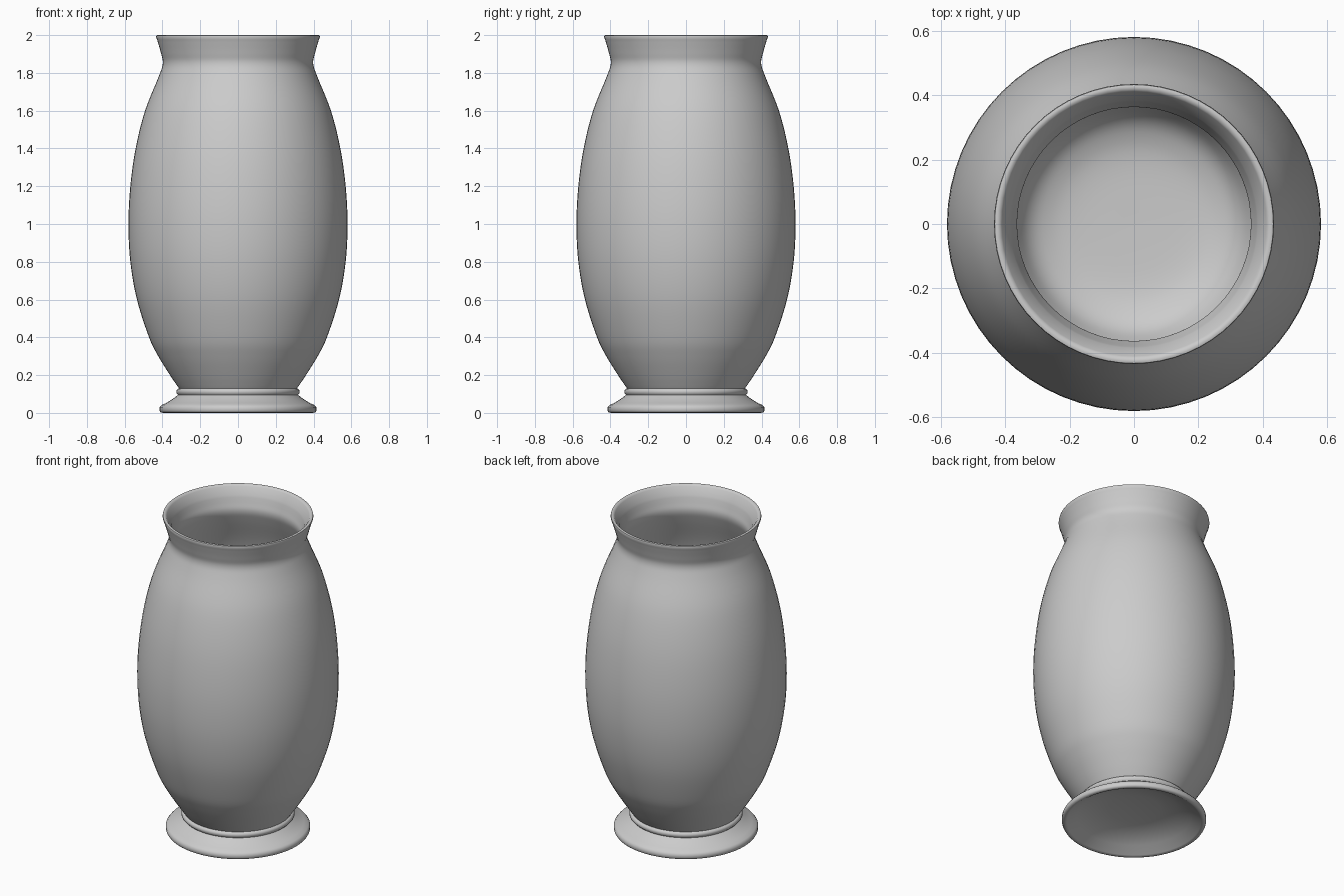
import bpy
import bmesh
import math
from mathutils import Vector

cube = bpy.data.objects.get("Cube")
if cube:
    bpy.data.objects.remove(cube, do_unlink=True)

SIDES = 64
WALL = 0.035

clay = bpy.data.materials.new("grey clay")
clay.use_nodes = True
grey = (0.6, 0.6, 0.6, 1)
clay.diffuse_color = grey
clay.node_tree.nodes["Principled BSDF"].inputs["Base Color"].default_value = grey


def smooth_path(points, steps=5):
    """Pass a rounded curve through the given radius/height points."""
    pts = [Vector(p) for p in points]
    pts = [pts[0] * 2 - pts[1]] + pts + [pts[-1] * 2 - pts[-2]]
    path = []
    for a, b, c, d in zip(pts, pts[1:], pts[2:], pts[3:]):
        for i in range(steps):
            t = i / steps
            path.append(0.5 * (2 * b + (c - a) * t + (2 * a - 5 * b + 4 * c - d) * t * t
                               + (3 * b - a - 3 * c + d) * t ** 3))
    return path + [pts[-2]]


def lathe(name, profile):
    """Spin a radius/height profile round the z axis."""
    bm = bmesh.new()
    verts = [bm.verts.new((r, 0, z)) for r, z in profile]
    edges = [bm.edges.new(pair) for pair in zip(verts, verts[1:])]
    bmesh.ops.spin(bm, geom=verts + edges, axis=(0, 0, 1), cent=(0, 0, 0),
                   angle=math.tau, steps=SIDES)
    bmesh.ops.remove_doubles(bm, verts=bm.verts, dist=0.0003)
    bmesh.ops.recalc_face_normals(bm, faces=bm.faces)
    mesh = bpy.data.meshes.new(name)
    bm.to_mesh(mesh)
    bm.free()
    mesh.materials.append(clay)
    obj = bpy.data.objects.new(name, mesh)
    bpy.context.collection.objects.link(obj)
    bpy.ops.object.select_all(action="DESELECT")
    obj.select_set(True)
    bpy.context.view_layer.objects.active = obj
    bpy.ops.object.shade_smooth_by_angle(angle=math.radians(50))


# Hollow underside, flared foot and bead
foot = [(0, 0.095), (0.15, 0.09), (0.25, 0.075), (0.33, 0.04), (0.385, 0.005),
        (0.395, 0), (0.41, 0.003), (0.415, 0.012), (0.415, 0.03), (0.405, 0.042),
        (0.38, 0.052), (0.34, 0.078), (0.318, 0.095)]
bead = [(0.32, 0.1 - 0.002), (0.326, 0.105), (0.326, 0.118), (0.32, 0.126), (0.312, 0.13)]

# Swelling body, narrow neck and flared lip
body = smooth_path([(0.318, 0.138), (0.36, 0.2), (0.422, 0.3), (0.471, 0.4),
                    (0.535, 0.6), (0.57, 0.8), (0.58, 1.0), (0.57, 1.2),
                    (0.542, 1.4), (0.492, 1.6), (0.42, 1.78), (0.398, 1.85),
                    (0.408, 1.905), (0.428, 1.975)])
lip = [(0.434, 1.99), (0.432, 1.998), (0.426, 2), (0.416, 1.998), (0.41, 1.99)]

# Inner wall follows the body, then closes in a rounded floor
inside = [(r - WALL, z) for r, z in reversed(body) if 0.26 < z < 1.96]
floor = smooth_path([inside[-1], (0.33, 0.2), (0.27, 0.16), (0.18, 0.14), (0, 0.135)])

lathe("vase", foot + bead + body + lip + inside + floor[1:])
